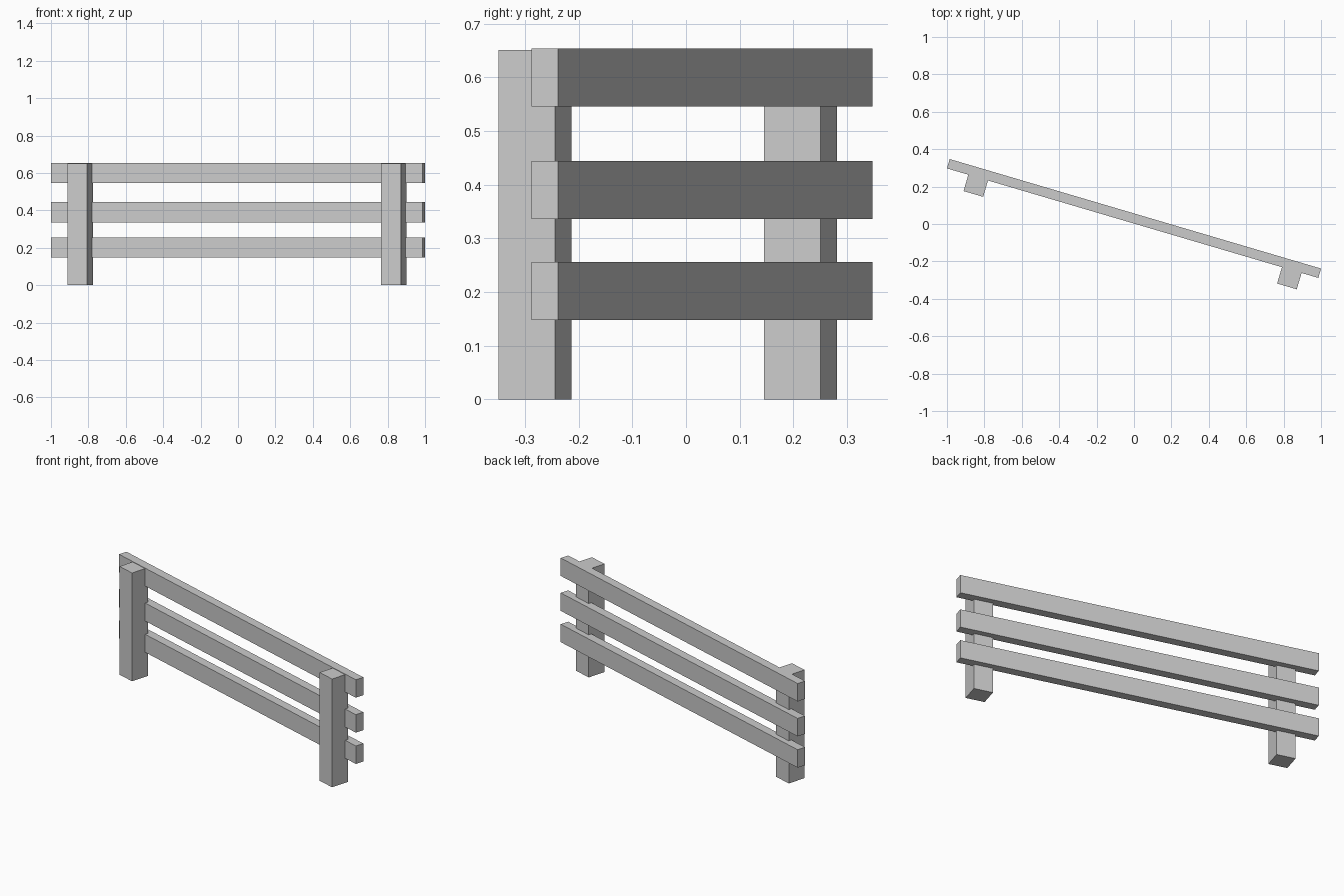
import bpy, math
from mathutils import Matrix

if "Cube" in bpy.data.objects:
    bpy.data.objects.remove(bpy.data.objects["Cube"])

# The whole fence is turned about z
FRAME = Matrix.Translation((0, 0.0295, 0)) @ Matrix.Rotation(math.radians(-16.43), 4, 'Z')

def box(name, u, v, z0, z1, length, depth):
    bpy.ops.mesh.primitive_cube_add(size=1)
    ob = bpy.context.object
    ob.name = name
    size = Matrix.Diagonal((length, depth, z1 - z0, 1))
    ob.data.transform(size)
    ob.matrix_world = FRAME @ Matrix.Translation((u, v, (z0 + z1) / 2))
    return ob

# Three horizontal rails
for name, z0 in (("lower_rail", 0.148), ("middle_rail", 0.336), ("upper_rail", 0.546)):
    box(name, 0, 0, z0, z0 + 0.108, 2.07, 0.052)

# Two square posts, let slightly into the front of the rails
for name, u in (("left_post", -0.861), ("right_post", 0.887)):
    box(name, u, -0.0623, 0, 0.651, 0.1095, 0.1095)
